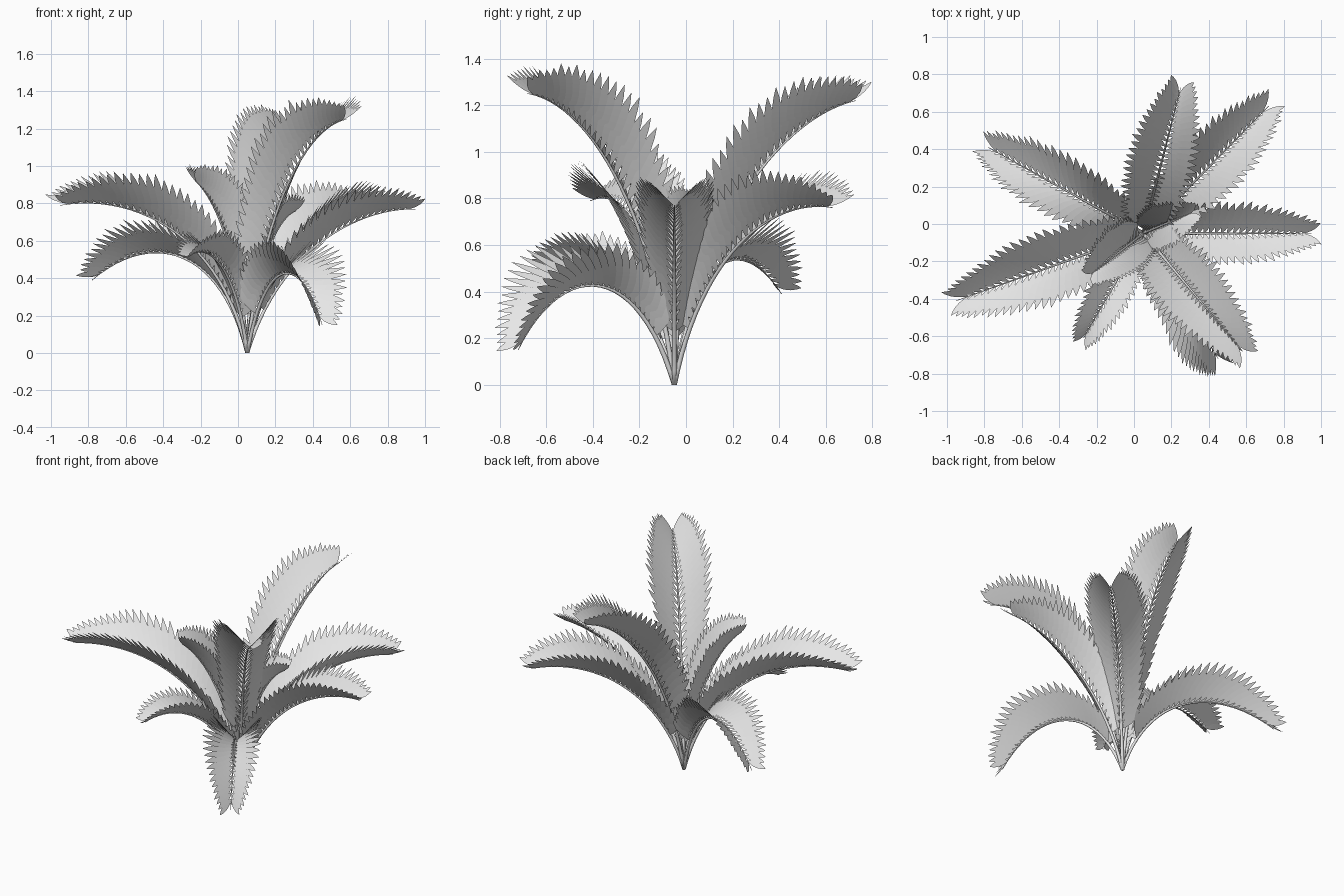
import bpy
import bmesh
import math
import random
from mathutils import Vector

random.seed(4)

default = bpy.data.objects.get("Cube")
if default:
    bpy.data.objects.remove(default)

leaf_grey = bpy.data.materials.new("leaf_grey")
leaf_grey.use_nodes = True
leaf_grey.diffuse_color = (0.8, 0.8, 0.8, 1)
leaf_grey.node_tree.nodes["Principled BSDF"].inputs["Base Color"].default_value = (0.8, 0.8, 0.8, 1)

ROOT = Vector((0.05, -0.05, 0))
UP = Vector((0, 0, 1))

# Half outline of one leaflet: (position along length, share of half width)
LEAFLET = [(0, 0.12), (0.15, 0.6), (0.4, 1), (0.65, 0.95), (0.85, 0.55), (1, 0.03)]

# Fronds: tip position, bend reach (share of length), bend height, leaflet scale
FRONDS = {
    "back_tall_frond": ((0.25, 0.73, 1.22), 0.38, 1.12, 1.02),
    "front_tall_frond": ((0.58, -0.68, 1.25), 0.36, 1.19, 1.05),
    "back_left_frond": ((0.72, 0.63, 0.76), 0.36, 0.83, 1.0),
    "left_frond": ((0.95, -0.05, 0.77), 0.38, 0.78, 0.9),
    "right_frond": ((-0.95, -0.41, 0.79), 0.3, 0.9, 1.05),
    "back_right_frond": ((-0.78, 0.41, 0.39), 0.35, 0.82, 0.93),
    "front_low_frond": ((0.45, -0.72, 0.15), 0.5, 0.77, 0.95),
    "front_right_frond": ((-0.27, -0.61, 0.51), 0.4, 0.67, 0.65),
    "inner_right_frond": ((-0.23, -0.27, 0.92), 0.35, 0.78, 0.8),
    "inner_left_frond": ((0.31, 0.06, 0.76), 0.35, 0.7, 0.7),
}


class Spine:
    """Arching midrib in one upright plane, rising steeply from the root."""

    def __init__(self, tip, reach, height):
        end = Vector(tip)
        flat = Vector((end.x - ROOT.x, end.y - ROOT.y, 0))
        bend = ROOT + flat * reach + UP * height
        rise = ROOT + (bend - ROOT) * (2 / 3) - flat * reach * 0.22
        arch = bend + (end - bend) / 3 + flat * 0.03
        self.points = (ROOT, rise, arch, end)
        self.side = UP.cross(flat).normalized()

    def at(self, t):
        a, b, c, d = self.points
        s = 1 - t
        point = a * s ** 3 + b * (3 * s * s * t) + c * (3 * s * t * t) + d * t ** 3
        tangent = ((b - a) * s * s + (c - b) * (2 * s * t) + (d - c) * t * t).normalized()
        return point, tangent, tangent.cross(self.side)


def add_stem(bm, spine, steps=24, sides=6):
    rings = []
    for i in range(steps + 1):
        t = i / steps
        point, tangent, normal = spine.at(t)
        radius = 0.010 * (1 - t) + 0.0015
        ring = []
        for k in range(sides):
            a = math.tau * k / sides
            co = point + (spine.side * math.cos(a) + normal * math.sin(a)) * radius
            co.z = max(co.z, 0)
            ring.append(bm.verts.new(co))
        rings.append(ring)
    for low, high in zip(rings, rings[1:]):
        for k in range(sides):
            n = (k + 1) % sides
            bm.faces.new((low[k], low[n], high[n], high[k]))
    bm.faces.new(rings[0][::-1])
    bm.faces.new(rings[-1])


def add_leaflet(bm, spine, t, hand, length, width, sweep):
    point, tangent, normal = spine.at(t)
    lift = math.radians(36)
    out = spine.side * hand * math.cos(lift) + normal * math.sin(lift)
    along = out * math.cos(sweep) + tangent * math.sin(sweep)
    across = tangent * math.cos(sweep) - out * math.sin(sweep)
    face_up = along.cross(across).normalized() * hand
    rows = []
    for s, w in LEAFLET:
        centre = point + along * length * s - face_up * (0.05 * length * s * s)
        # slight tilt so that neighbours overlap like shingles
        half = (across + face_up * 0.1) * width * w
        rows.append((bm.verts.new(centre - half), bm.verts.new(centre + half)))
    for a, b in zip(rows, rows[1:]):
        quad = (a[0], b[0], b[1], a[1])
        bm.faces.new(quad if hand > 0 else quad[::-1])


def build_frond(name, tip, reach, height, scale):
    bm = bmesh.new()
    spine = Spine(tip, reach, height)
    add_stem(bm, spine)
    pairs = round(28 * (0.45 + 0.55 * scale))
    for i in range(pairs):
        u = i / (pairs - 1)
        t = 0.16 + 0.79 * u
        swell = 0.5 + 0.5 * math.sin(math.pi * min(1, u * 1.5 + 0.1) * 0.5)
        taper = 1 - 0.58 * max(0, (u - 0.45) / 0.55) ** 1.7
        sweep = math.radians(40 + 14 * u ** 3)
        for hand in (1, -1):
            length = 0.335 * scale * swell * taper * random.uniform(0.95, 1.05)
            width = (0.029 - 0.010 * u) * (0.4 + 0.6 * scale)
            add_leaflet(bm, spine, t, hand, length, width, sweep)
    mesh = bpy.data.meshes.new(name)
    bm.to_mesh(mesh)
    bm.free()
    mesh.materials.append(leaf_grey)
    mesh.polygons.foreach_set("use_smooth", [True] * len(mesh.polygons))
    bpy.context.collection.objects.link(bpy.data.objects.new(name, mesh))


for frond_name, settings in FRONDS.items():
    build_frond(frond_name, *settings)
